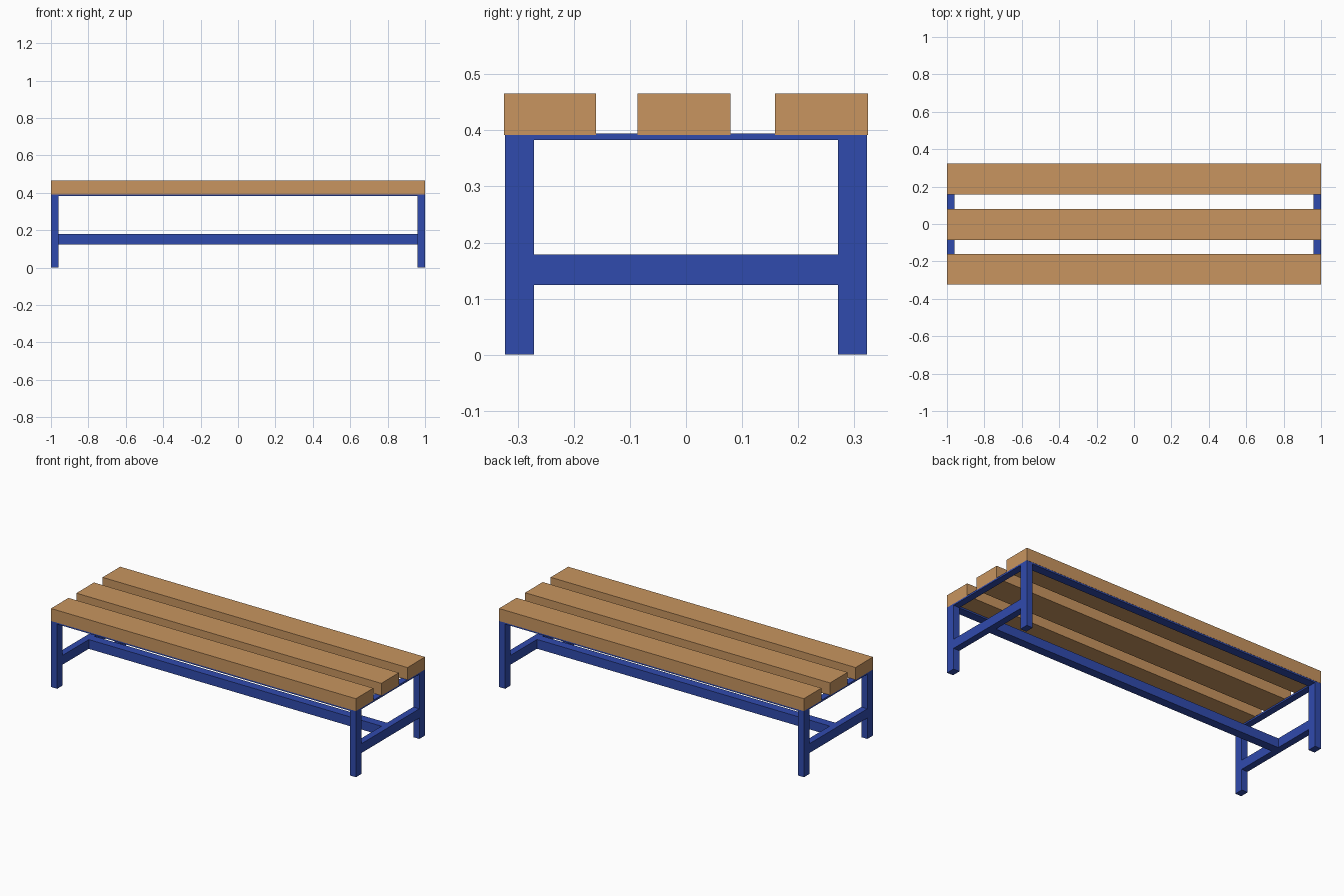
import bpy

if "Cube" in bpy.data.objects:
    bpy.data.objects.remove(bpy.data.objects["Cube"])


def material(name, color):
    m = bpy.data.materials.new(name)
    m.diffuse_color = color
    m.use_nodes = True
    m.node_tree.nodes["Principled BSDF"].inputs["Base Color"].default_value = m.diffuse_color
    return m


wood = material("wood", (0.58, 0.30, 0.115, 1))
blue = material("blue_paint", (0.03, 0.07, 0.42, 1))


def box(name, x, y, z, mat):
    """Box from (min, max) ranges on each axis."""
    bpy.ops.mesh.primitive_cube_add(size=1, location=[sum(r) / 2 for r in (x, y, z)])
    ob = bpy.context.object
    ob.name = name
    ob.scale = [r[1] - r[0] for r in (x, y, z)]
    bpy.ops.object.transform_apply(location=False, rotation=False, scale=True)
    ob.data.materials.append(mat)
    return ob


def mirrored(lo, hi, side):
    return (lo, hi) if side > 0 else (-hi, -lo)


# Seat slats
for name, y in (("front", (-0.324, -0.16)), ("middle", (-0.086, 0.079)), ("back", (0.159, 0.324))):
    box(name + "_seat_slat", (-1, 1), y, (0.392, 0.466), wood)

SIDES_X = (("left", -1), ("right", 1))
SIDES_Y = (("front", -1), ("back", 1))
LEG_X, LEG_Y = (0.96, 1.0), (0.271, 0.323)
TOP_Z, LOW_Z = (0.383, 0.394), (0.124, 0.179)

for xn, sx in SIDES_X:
    x = mirrored(*LEG_X, sx)
    # Legs
    for yn, sy in SIDES_Y:
        box(f"{yn}_{xn}_leg", x, mirrored(*LEG_Y, sy), (0, 0.392), blue)
    # End rails between the legs
    box(f"{xn}_top_rail", x, (-0.271, 0.271), TOP_Z, blue)
    box(f"{xn}_lower_rail", x, (-0.271, 0.271), LOW_Z, blue)

# Long flat rails under the outer slats
for yn, sy in SIDES_Y:
    box(f"{yn}_top_rail", (-0.96, 0.96), mirrored(*LEG_Y, sy), TOP_Z, blue)

# Central stretcher
box("stretcher", (-0.96, 0.96), (-0.027, 0.025), LOW_Z, blue)
